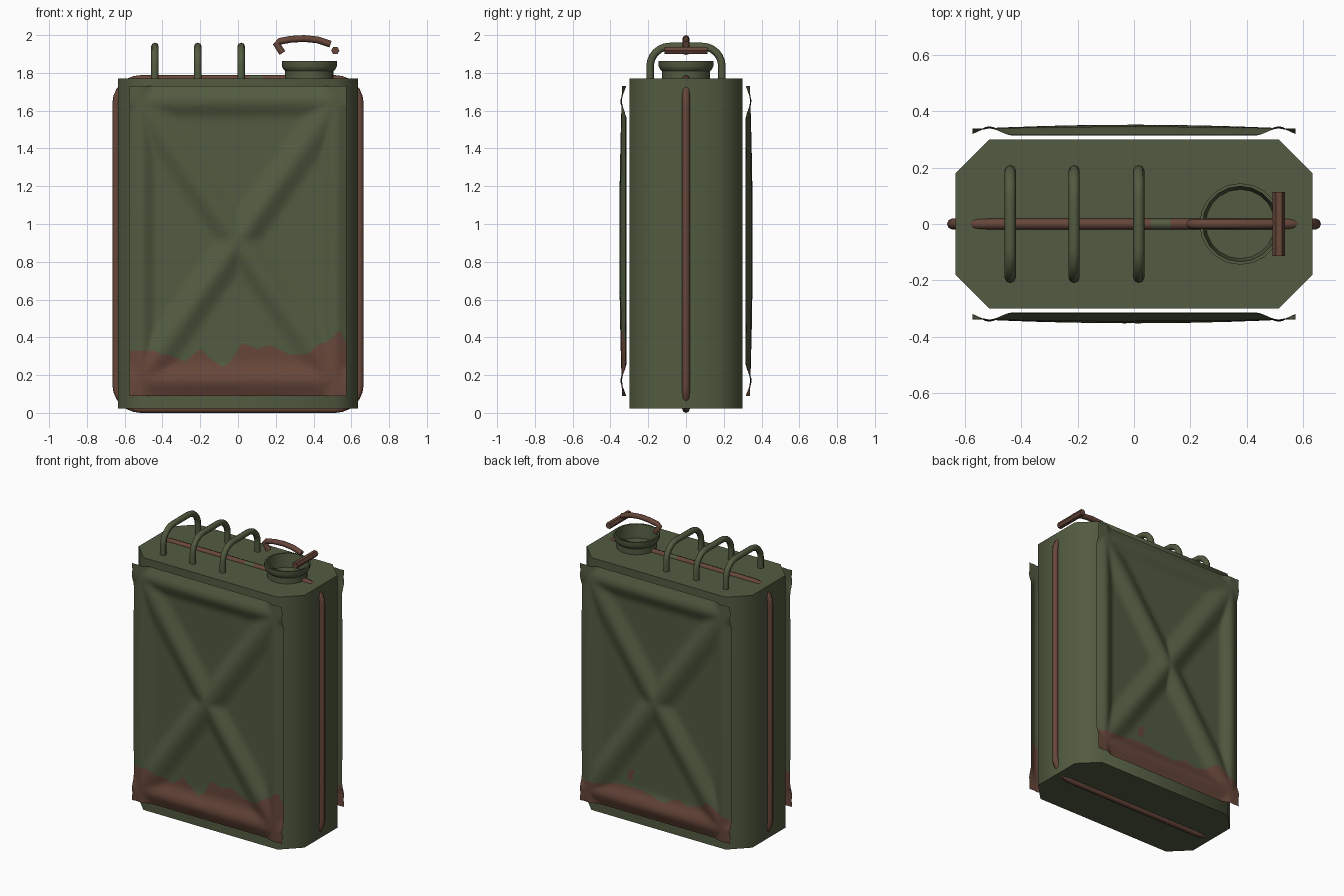
import bpy, bmesh, math
from mathutils import Vector

cube = bpy.data.objects.get("Cube")
if cube:
    bpy.data.objects.remove(cube, do_unlink=True)


def material(name, color):
    m = bpy.data.materials.new(name)
    m.diffuse_color = (*color, 1)
    m.use_nodes = True
    m.node_tree.nodes["Principled BSDF"].inputs["Base Color"].default_value = (*color, 1)
    return m


GREEN = material("olive green", (0.085, 0.105, 0.052))
RUST = material("rust brown", (0.135, 0.062, 0.042))


def finish(name, bm, mats, angle=50, recalc=True):
    if recalc:
        bmesh.ops.recalc_face_normals(bm, faces=bm.faces)
    me = bpy.data.meshes.new(name)
    bm.to_mesh(me)
    bm.free()
    for m in mats:
        me.materials.append(m)
    ob = bpy.data.objects.new(name, me)
    bpy.context.collection.objects.link(ob)
    bpy.ops.object.select_all(action='DESELECT')
    ob.select_set(True)
    bpy.context.view_layer.objects.active = ob
    bpy.ops.object.shade_smooth_by_angle(angle=math.radians(angle))
    return ob


def tube(name, path, radius, normal, mats, sides=8, closed=False, rule=None):
    """Sweep a round section along a flat path lying square to normal."""
    bm = bmesh.new()
    pts = [Vector(p) for p in path]
    n, count, rings = Vector(normal), len(path), []
    for i, p in enumerate(pts):
        a = pts[i - 1] if i or closed else p
        b = pts[(i + 1) % count] if i < count - 1 or closed else p
        out = (b - a).normalized().cross(n)
        ring = []
        for k in range(sides):
            t = 2 * math.pi * k / sides
            ring.append(bm.verts.new(p + radius * (n * math.cos(t) + out * math.sin(t))))
        rings.append(ring)
    for i in range(count if closed else count - 1):
        r, s = rings[i], rings[(i + 1) % count]
        for k in range(sides):
            j = (k + 1) % sides
            f = bm.faces.new((r[k], r[j], s[j], s[k]))
            if rule:
                f.material_index = rule(f.calc_center_median())
    if not closed:
        bm.faces.new(rings[0])
        bm.faces.new(rings[-1])
    return finish(name, bm, mats)


def arc(cx, cz, r, start, end, steps=6):
    return [(cx + r * math.cos(math.radians(start + (end - start) * i / steps)),
             cz + r * math.sin(math.radians(start + (end - start) * i / steps)))
            for i in range(steps + 1)]


# Body: octagonal prism
bm = bmesh.new()
corners = [(0.515, -0.3), (0.635, -0.18), (0.635, 0.18), (0.515, 0.3)]
corners += [(-x, -y) for x, y in corners]
base = bm.faces.new([bm.verts.new((x, y, 0.022)) for x, y in corners])
top = bmesh.ops.extrude_face_region(bm, geom=[base])["geom"]
bmesh.ops.translate(bm, vec=(0, 0, 1.748), verts=[v for v in top if isinstance(v, bmesh.types.BMVert)])
finish("body", bm, [GREEN])

# Pressed side panels: raised frame and cross, rusted along the bottom
HALF_W, LOW, HIGH = 0.575, 0.09, 1.73
MID, HALF_H = (LOW + HIGH) / 2, (HIGH - LOW) / 2


def bump(d):
    d = min(1, abs(d))
    return 1 - d * d * (3 - 2 * d)


def panel_depth(x, z):
    z -= MID
    u, v = x / HALF_W, z / HALF_H
    cross = abs(abs(x) * HALF_H - abs(z) * HALF_W) / math.hypot(HALF_W, HALF_H)
    ridge = max(bump((abs(x) - 0.515) / 0.085), bump((abs(z) - 0.74) / 0.1), bump(cross / 0.115))
    return 0.314 + ridge * (0.024 + 0.015 * (1 - (u * u + v * v) / 2))


def edge_height(line, x):
    for (xa, za), (xb, zb) in zip(line, line[1:]):
        if x <= xb:
            return za + (zb - za) * (x - xa) / (xb - xa)
    return line[-1][1]


def panel(name, side, line, spot=None):
    bm = bmesh.new()
    cols, low_rows, high_rows = 80, 10, 60
    grid = []
    for i in range(cols + 1):
        x = -HALF_W + 2 * HALF_W * i / cols
        e = edge_height(line, x)
        zs = [LOW + (e - LOW) * j / low_rows for j in range(low_rows)]
        zs += [e + (HIGH - e) * j / high_rows for j in range(high_rows + 1)]
        grid.append([bm.verts.new((x, side * panel_depth(x, z), z)) for z in zs])
    for i in range(cols):
        for j in range(low_rows + high_rows):
            q = [grid[i][j], grid[i + 1][j], grid[i + 1][j + 1], grid[i][j + 1]]
            f = bm.faces.new(q if side < 0 else q[::-1])
            c = f.calc_center_median()
            rusty = j < low_rows
            if spot:
                dz = c.z - spot[1]
                rusty |= abs(dz) < 0.04 and abs(c.x - spot[0] + dz * 0.5) < 0.022
            f.material_index = int(rusty)
    return finish(name, bm, [GREEN, RUST], 60, recalc=False)


panel("front_panel", -1, [
    (-0.58, 0.33), (-0.45, 0.33), (-0.4, 0.31), (-0.34, 0.3), (-0.28, 0.27), (-0.2, 0.34),
    (-0.15, 0.29), (-0.08, 0.24), (-0.04, 0.27), (0.02, 0.37), (0.1, 0.34), (0.17, 0.36),
    (0.27, 0.31), (0.37, 0.31), (0.42, 0.36), (0.48, 0.38), (0.54, 0.44), (0.58, 0.35)])
panel("back_panel", 1, [
    (-0.58, 0.25), (-0.53, 0.26), (-0.4, 0.33), (-0.33, 0.28), (-0.24, 0.25), (-0.16, 0.28),
    (-0.05, 0.23), (0.13, 0.27), (0.3, 0.27), (0.43, 0.24), (0.58, 0.23)], (0.2, 0.36))

# Weld seam running round the middle of the body
loop = []
for sx, sz, a in ((1, 1, 0), (-1, 1, 90), (-1, 0, 180), (1, 0, 270)):
    loop += arc(sx * 0.515, 1.638 if sz else 0.15, 0.13, a, a + 90)
for i in range(len(loop) - 1, 0, -1):
    if loop[i][1] > 1.76 and loop[i - 1][1] > 1.76 and loop[i - 1][0] - loop[i][0] > 0.5:
        loop[i:i] = [(0.13, 1.768), (0.06, 1.768)]
tube("weld_seam", [(x, 0, z) for x, z in loop], 0.02, (0, 1, 0), [RUST, GREEN], closed=True,
     rule=lambda c: int(0.06 < c.x < 0.13 and c.z > 1.7))

# Three carrying handles
arch = [(0.19, 1.75)] + arc(0.085, 1.835, 0.105, 0, 90)
arch += [(-y, z) for y, z in reversed(arch)]
for label, x in (("right", -0.44), ("middle", -0.213), ("left", 0.017)):
    tube(label + "_handle", [(x, y, z) for y, z in arch], 0.02, (1, 0, 0), [GREEN])

# Open filler neck with a lip
bm = bmesh.new()
profile = [(0.128, 1.76), (0.128, 1.81), (0.138, 1.82), (0.145, 1.835), (0.145, 1.862),
           (0.134, 1.862), (0.122, 1.76)]
SIDES = 20
rings = [[bm.verts.new((0.378 + r * math.cos(2 * math.pi * k / SIDES),
                        r * math.sin(2 * math.pi * k / SIDES), z)) for k in range(SIDES)]
         for r, z in profile]
for i, r in enumerate(rings):
    s = rings[(i + 1) % len(rings)]
    for k in range(SIDES):
        j = (k + 1) % SIDES
        bm.faces.new((r[k], r[j], s[j], s[k]))
finish("filler_neck", bm, [GREEN], 30)

# Bent lever and crossbar above the neck
lever = [(0.235, 1.905), (0.203, 1.955), (0.22, 1.967), (0.28, 1.978), (0.35, 1.982),
         (0.42, 1.975), (0.49, 1.952)]
tube("cap_lever", [(x, 0, z) for x, z in lever], 0.018, (0, 1, 0), [RUST])
tube("cap_crossbar", [(0.515, -0.113, 1.918), (0.515, 0.113, 1.918)], 0.022, (1, 0, 0), [RUST], sides=6)
